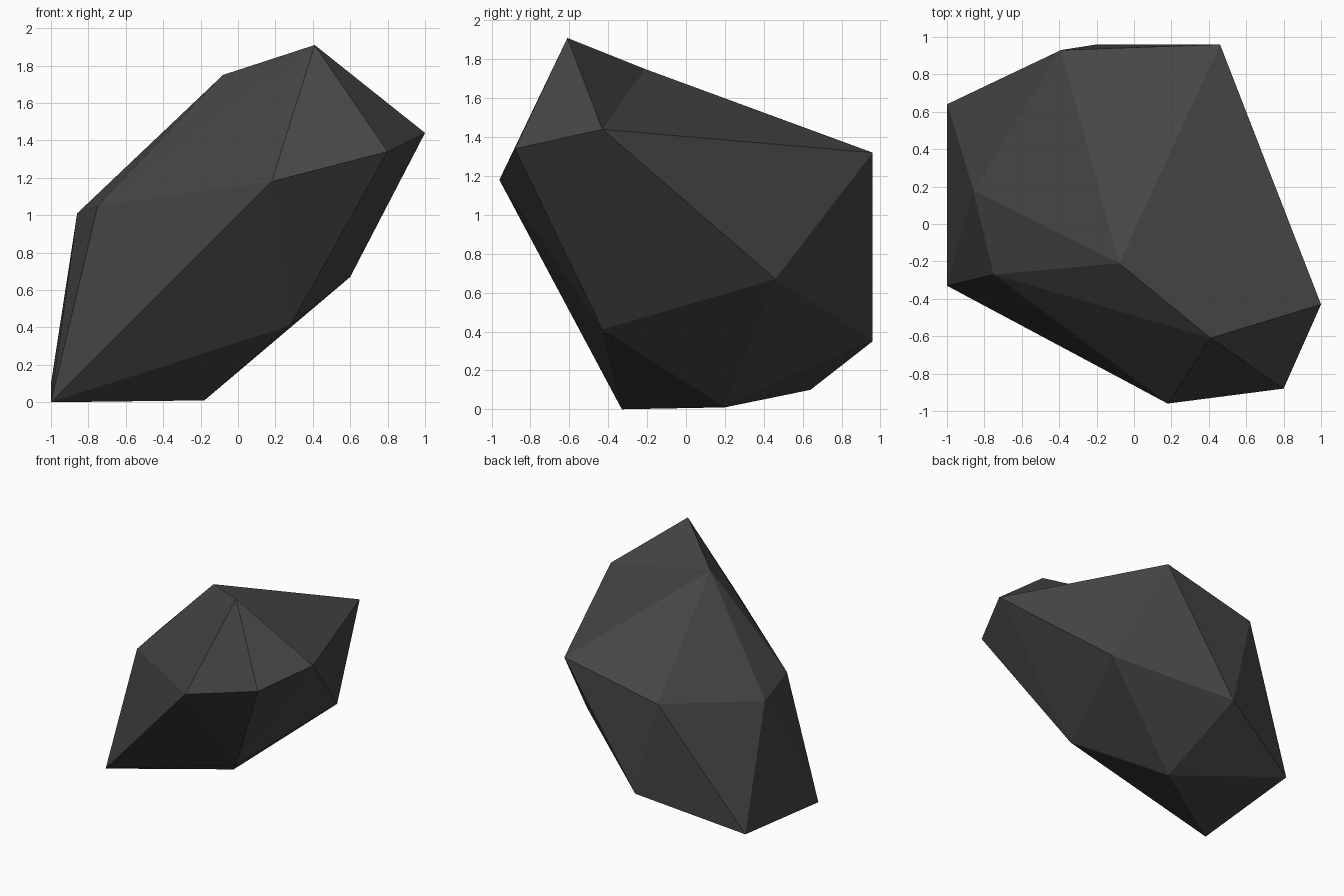
import bpy
import bmesh

if "Cube" in bpy.data.objects:
    bpy.data.objects.remove(bpy.data.objects["Cube"])

# Corner points of the faceted rock
points = [
    (-1.00, -0.33, 0.00), (-0.18, 0.20, 0.01), (0.28, -0.43, 0.41),
    (0.60, 0.46, 0.67), (1.00, -0.43, 1.44), (0.80, -0.88, 1.34),
    (0.18, -0.96, 1.18), (0.41, -0.61, 1.91), (-0.08, -0.21, 1.75),
    (-0.75, -0.27, 1.05), (-0.86, 0.18, 1.01), (0.46, 0.96, 1.32),
    (-0.20, 0.96, 0.35), (-1.00, 0.64, 0.10), (-0.39, 0.93, 1.14),
]

# Facets as triangle fans: hub corner, then the corners around it
fans = [
    (8, [7, 9, 10, 14, 11, 4, 7]),     # top
    (6, [7, 9, 0, 2, 5, 7]),           # front
    (4, [7, 5, 2, 3, 11]),             # right side
    (13, [10, 0, 1, 12, 14, 10]),      # back left
    (1, [0, 2, 3, 12]),                # underside
    (0, [9, 10]),                      # left sliver
    (12, [3, 11, 14]),                 # back
]

bm = bmesh.new()
verts = [bm.verts.new(p) for p in points]
for hub, ring in fans:
    for a, b in zip(ring, ring[1:]):
        bm.faces.new((verts[hub], verts[a], verts[b]))
bmesh.ops.recalc_face_normals(bm, faces=bm.faces)

mesh = bpy.data.meshes.new("rock")
bm.to_mesh(mesh)
bm.free()

# Dark stone colour
stone = bpy.data.materials.new("dark_stone")
stone.diffuse_color = (0.06, 0.06, 0.06, 1.0)
stone.use_nodes = True
stone.node_tree.nodes["Principled BSDF"].inputs["Base Color"].default_value = stone.diffuse_color
mesh.materials.append(stone)

rock = bpy.data.objects.new("rock", mesh)
bpy.context.collection.objects.link(rock)
